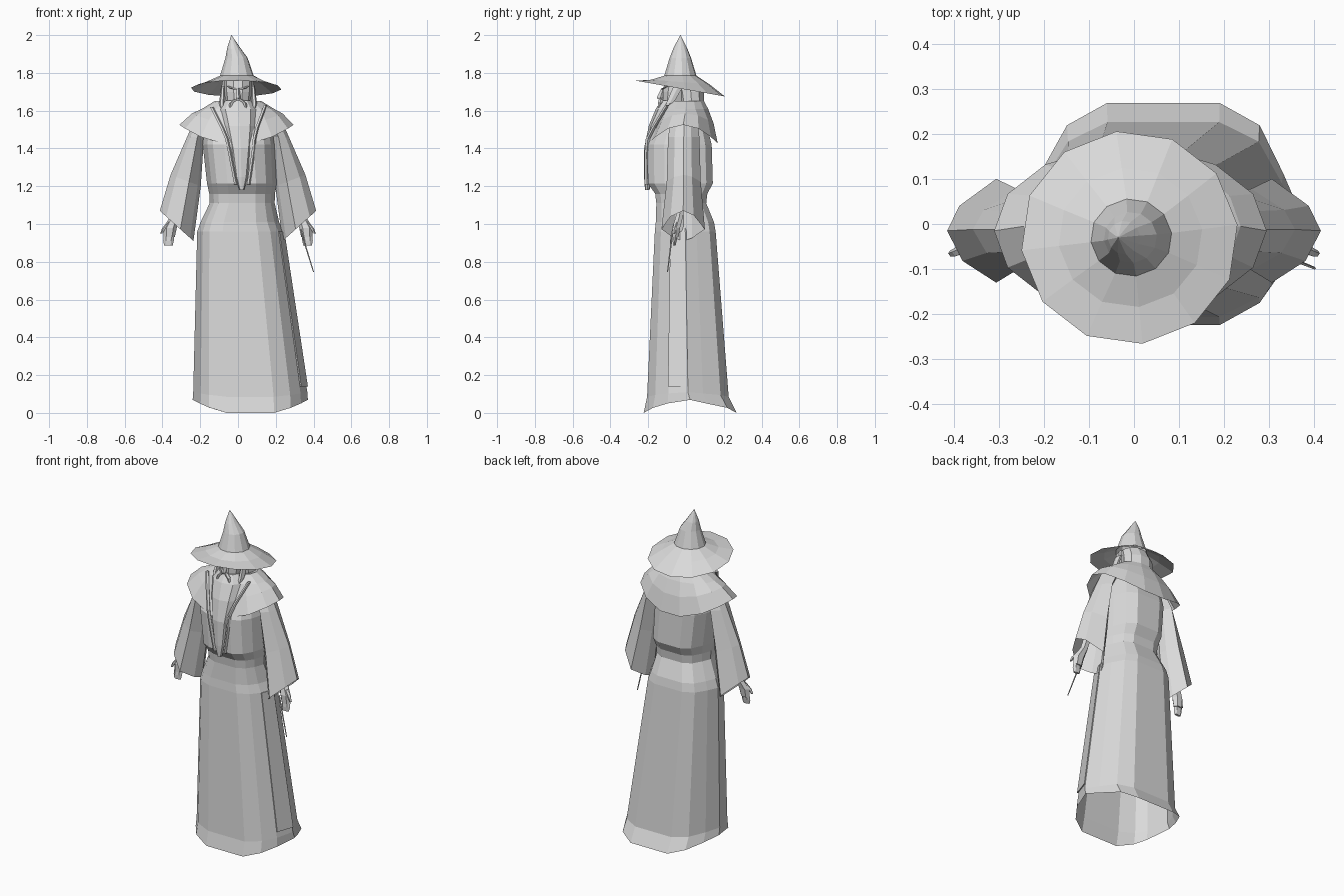
import bpy, bmesh, math

grey = bpy.data.materials.new("plain_grey")
grey.diffuse_color = (0.7, 0.7, 0.7, 1)


def oval(n, turn=0.0):
    """Unit outline with n corners."""
    angles = [2 * math.pi * i / n + turn for i in range(n)]
    return [(math.cos(a), math.sin(a)) for a in angles]


def loft(name, rings, shape=8, m=1, caps=(True, True)):
    """Skin rings (cx, cy, z, rx, ry); z may be a rule of (cos, sin); m=-1 mirrors in x."""
    if isinstance(shape, int):
        shape = oval(shape)
    n = len(shape)
    bm = bmesh.new()
    loops = []
    for cx, cy, z, rx, ry in rings:
        loops.append([bm.verts.new((m * (cx + rx * c), cy + ry * s,
                                    z(c, s) if callable(z) else z)) for c, s in shape])
    for a, b in zip(loops, loops[1:]):
        for i in range(n):
            j = (i + 1) % n
            bm.faces.new((a[i], a[j], b[j], b[i]))
    if caps[0]:
        bm.faces.new(loops[0])
    if caps[1]:
        bm.faces.new(loops[-1])
    bmesh.ops.recalc_face_normals(bm, faces=bm.faces)
    me = bpy.data.meshes.new(name)
    bm.to_mesh(me)
    bm.free()
    me.materials.append(grey)
    ob = bpy.data.objects.new(name, me)
    bpy.context.collection.objects.link(ob)
    return ob


OPEN = (False, True)

# Robe outline: flat front and back, pointed sides, fuller front left corner
robe_shape = [(1, 0), (0.87, 0.37), (0.70, 0.80), (0.41, 1.0),
              (-0.41, 1.0), (-0.70, 0.80), (-0.88, 0.40), (-1, 0),
              (-0.87, -0.60), (-0.72, -0.84), (-0.41, -1.0),
              (0.41, -1.0), (0.70, -0.80), (0.88, -0.48)]

# Robe: flared open skirt, narrow waist, bloused chest
loft("robe", [
    (0.065, 0.022, lambda c, s: 0.083 * c * c - 0.014, 0.305, 0.246),
    (0.065, 0.01, lambda c, s: 0.08 + 0.03 * c * c, 0.302, 0.216),
    (0.012, -0.004, 0.96, 0.228, 0.161),
    (0.01, -0.006, 1.01, 0.208, 0.154),
    (0.022, -0.025, 1.11, 0.172, 0.132),
    (0.022, -0.025, 1.16, 0.174, 0.138),
    (0.02, -0.03, 1.215, 0.184, 0.172),
    (0.005, -0.034, 1.42, 0.192, 0.17),
    (0.0, -0.02, 1.56, 0.17, 0.12),
], shape=robe_shape, caps=OPEN)

# Overlapping flap along the right side of the skirt
loft("skirt_flap", [
    (0.065, 0.01, 0.14, 0.305, 0.22),
    (0.012, -0.004, 0.96, 0.234, 0.165),
], shape=[(1, 0), (0.885, -0.48), (0.865, -0.47), (0.98, 0)])

# Shoulder cape
loft("shoulder_cape", [
    (-0.008, -0.015, lambda c, s: 1.42 + 0.105 * c * c, 0.302, 0.188),
    (-0.004, -0.005, lambda c, s: 1.53 + 0.055 * c * c, 0.24, 0.155),
    (0.0, -0.005, 1.61, 0.19, 0.125),
    (0.0, 0.0, 1.65, 0.125, 0.098),
    (0.0, 0.0, 1.63, 0.08, 0.07),
], shape=14, caps=OPEN)

# Wide sleeves with slanted open cuffs, and hands
sleeve_shape = [(1, 0), (0.70, 0.48), (-0.22, 1.0), (-0.80, 0.42), (-1, 0),
                (-0.80, -0.42), (-0.22, -1.0), (0.62, -0.58)]
for side, m in (("left", -1), ("right", 1)):
    loft(side + "_sleeve", [
        (0.325, -0.015, lambda c, s: 0.99 + 0.08 * c, 0.089, 0.115),
        (0.277, -0.012, lambda c, s: 1.23 + 0.03 * c, 0.08, 0.09),
        (0.225, -0.012, 1.46, 0.045, 0.083),
        (0.18, -0.01, 1.55, 0.05, 0.07),
    ], shape=sleeve_shape, m=m, caps=OPEN)
    loft(side + "_hand", [
        (0.365, -0.055, 0.93, 0.03, 0.018),
        (0.36, -0.052, 0.98, 0.036, 0.024),
        (0.335, -0.035, 1.04, 0.024, 0.022),
        (0.31, -0.02, 1.15, 0.025, 0.025),
    ], shape=6, m=m)
    # Fingers together, then the thumb
    loft(side + "_fingers", [
        (0.368, -0.062, 0.885, 0.022, 0.008),
        (0.368, -0.06, 0.91, 0.028, 0.012),
        (0.365, -0.055, 0.95, 0.028, 0.014),
    ], shape=6, m=m)
    loft(side + "_thumb", [
        (0.405, -0.065, 0.95, 0.007, 0.007),
        (0.393, -0.062, 0.975, 0.01, 0.01),
        (0.365, -0.05, 1.01, 0.012, 0.012),
    ], shape=5, m=m)

# Wand held in the right hand
loft("wand", [(0.4, -0.098, 0.745, 0.003, 0.003), (0.33, -0.07, 0.97, 0.005, 0.005)],
     shape=5)

# Pointed hat: brim dipping at the back, bent tip
loft("hat", [
    (-0.01, -0.03, lambda c, s: 1.717 - 0.042 * s, 0.241, 0.237),
    (-0.008, -0.03, lambda c, s: 1.752 - 0.012 * s, 0.16, 0.155),
    (-0.006, -0.03, 1.785, 0.09, 0.086),
    (-0.008, -0.03, 1.88, 0.059, 0.057),
    (-0.022, -0.03, 1.93, 0.036, 0.037),
    (-0.035, -0.03, 2.0, 0.001, 0.001),
], shape=oval(12, 0.12), caps=OPEN)

# Head and long hair
loft("head", [
    (0, -0.07, 1.60, 0.04, 0.04),
    (0, -0.06, 1.65, 0.066, 0.066),
    (0, -0.05, 1.70, 0.074, 0.076),
    (0, -0.04, 1.77, 0.074, 0.075),
], shape=10)
loft("hair", [
    (0, 0.03, 1.60, 0.09, 0.06),
    (0, 0.03, 1.64, 0.098, 0.07),
    (0, 0.025, 1.70, 0.092, 0.075),
    (0, 0.0, 1.76, 0.082, 0.07),
], shape=10)

# Long beard, broad at the jaw and tapering down the chest
loft("beard", [
    (0.02, -0.205, 1.18, 0.012, 0.012),
    (0.018, -0.2, 1.25, 0.035, 0.022),
    (0.015, -0.19, 1.40, 0.058, 0.032),
    (0.008, -0.155, 1.52, 0.08, 0.042),
    (0, -0.11, 1.61, 0.095, 0.05),
    (0, -0.085, 1.655, 0.065, 0.045),
], shape=8)

# Face details
loft("nose", [
    (0, -0.138, 1.662, 0.012, 0.014),
    (0, -0.135, 1.672, 0.014, 0.02),
    (0, -0.12, 1.72, 0.007, 0.01),
], shape=5)
for side, m in (("left", -1), ("right", 1)):
    loft(side + "_moustache", [
        (0.045, -0.142, 1.605, 0.004, 0.004),
        (0.035, -0.138, 1.64, 0.011, 0.012),
        (0.01, -0.132, 1.662, 0.012, 0.012),
    ], shape=5, m=m)
    loft(side + "_brow", [
        (0.012, -0.122, 1.712, 0.01, 0.008),
        (0.03, -0.116, 1.72, 0.018, 0.008),
        (0.055, -0.1, 1.73, 0.008, 0.008),
    ], shape=5, m=m)
    # Lock of hair falling from the temple
    loft(side + "_hair_lock", [
        (0.08, -0.125, 1.57, 0.008, 0.01),
        (0.086, -0.085, 1.64, 0.014, 0.022),
        (0.08, -0.04, 1.73, 0.01, 0.03),
    ], shape=6, m=m)

# Collar trim running down both sides of the beard to the waist
for side, path in (("left", [(-0.012, -0.207, 1.21), (-0.045, -0.208, 1.38),
                             (-0.06, -0.202, 1.45), (-0.085, -0.172, 1.51),
                             (-0.14, -0.1, 1.62)]),
                   ("right", [(0.055, -0.207, 1.21), (0.08, -0.208, 1.38),
                              (0.086, -0.202, 1.45), (0.1, -0.172, 1.51),
                              (0.145, -0.1, 1.63)])):
    loft(side + "_collar_trim", [(x, y, z, 0.01, 0.012) for x, y, z in path], shape=5)
